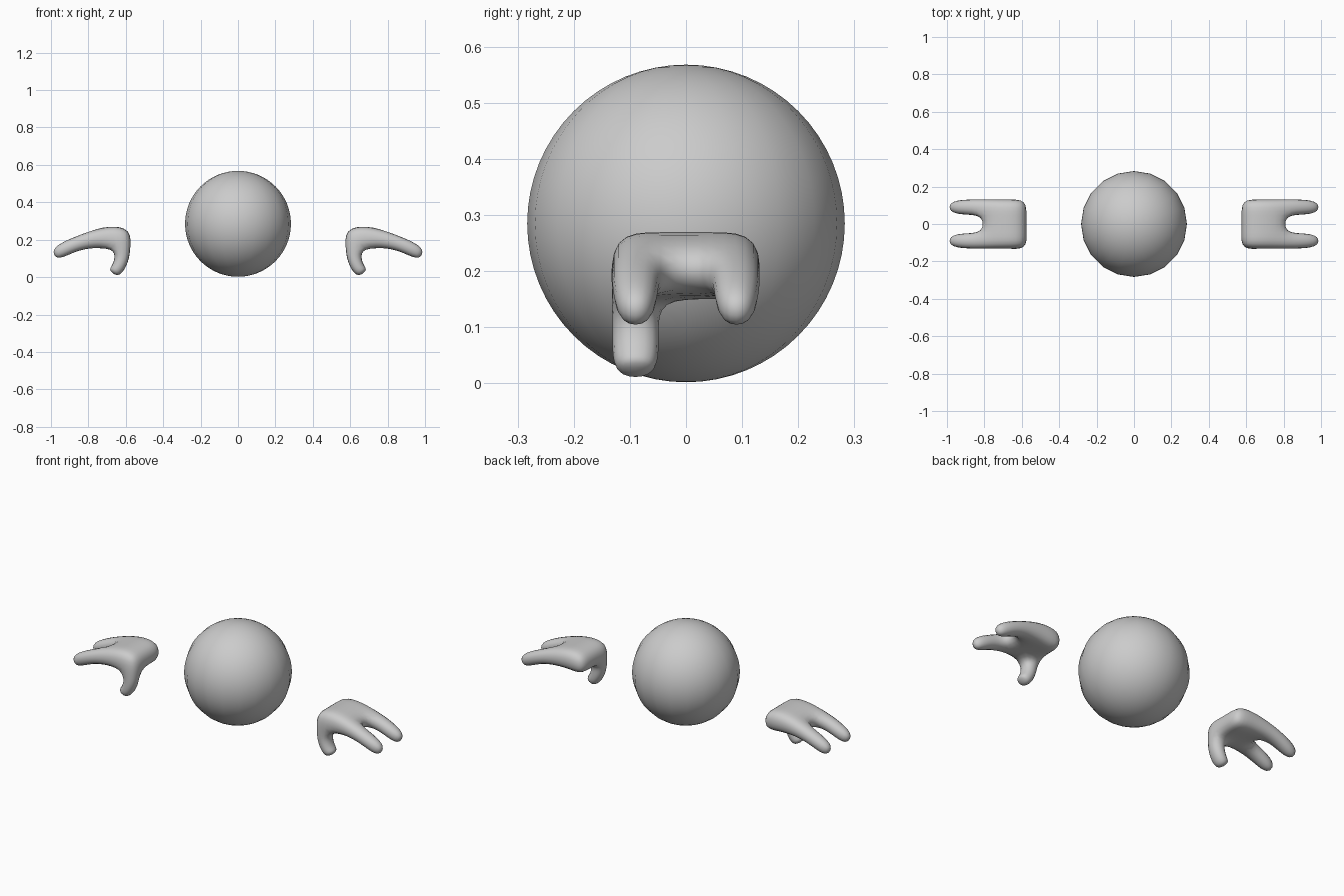
import bpy, bmesh

if "Cube" in bpy.data.objects:
    bpy.data.objects.remove(bpy.data.objects["Cube"])

# Round body
bpy.ops.mesh.primitive_uv_sphere_add(segments=20, ring_count=32, radius=0.283,
                                     location=(0, 0, 0.285))
body = bpy.context.object
body.name = "body_ball"
bpy.ops.object.shade_smooth()

# Hand cage: side profile stations (x, z) from wrist to fingertips
TOP = [(.57, .262), (.69, .277), (.82, .240), (.92, .200), (1.005, .152)]
BOTTOM = [(.572, .14), (.668, .155), (.80, .155), (.89, .125), (.975, .083)]
COLS = [-.135, -.045, .045, .135]
# Thumb rings: outer (x, z), inner (x, z)
THUMB = [((.582, .085), (.66, .10)), ((.61, .025), (.678, .06)), ((.648, -.002), (.694, .04))]
CELLS = {(i, j) for i in range(2) for j in range(3)} | {(i, j) for i in (2, 3) for j in (0, 2)}


def build_hand(name, side):
    bm = bmesh.new()
    cache = {}

    def v(i, j, layer):
        key = (i, j, layer)
        if key not in cache:
            x, z = (TOP, BOTTOM)[layer][i]
            y = COLS[j]
            if i == 4:  # taper fingertips
                mid = .09 if y > 0 else -.09
                y = mid + (y - mid) * .7
            cache[key] = bm.verts.new((x * side, y, z))
        return cache[key]

    # palm and fingers
    for i, j in CELLS:
        bm.faces.new([v(i, j, 0), v(i + 1, j, 0), v(i + 1, j + 1, 0), v(i, j + 1, 0)])
        if (i, j) != (0, 0):
            bm.faces.new([v(i, j, 1), v(i, j + 1, 1), v(i + 1, j + 1, 1), v(i + 1, j, 1)])
        edges = {(i - 1, j): ((i, j), (i, j + 1)), (i + 1, j): ((i + 1, j), (i + 1, j + 1)),
                 (i, j - 1): ((i, j), (i + 1, j)), (i, j + 1): ((i, j + 1), (i + 1, j + 1))}
        for neighbour, (a, b) in edges.items():
            if neighbour not in CELLS:
                bm.faces.new([v(*a, 0), v(*b, 0), v(*b, 1), v(*a, 1)])

    # thumb, continuing from the open cell under the wrist
    ring = [v(0, 0, 1), v(0, 1, 1), v(1, 1, 1), v(1, 0, 1)]
    for n, (outer, inner) in enumerate(THUMB):
        half = .045 if n < 2 else .034
        new = [bm.verts.new((p[0] * side, -.09 + s * half, p[1]))
               for p, s in ((outer, -1), (outer, 1), (inner, 1), (inner, -1))]
        for k in range(4):
            m = (k + 1) % 4
            bm.faces.new([ring[k], ring[m], new[m], new[k]])
        ring = new
    bm.faces.new(ring)

    bmesh.ops.recalc_face_normals(bm, faces=bm.faces)
    for f in bm.faces:
        f.smooth = True
    mesh = bpy.data.meshes.new(name)
    bm.to_mesh(mesh)
    bm.free()
    obj = bpy.data.objects.new(name, mesh)
    bpy.context.collection.objects.link(obj)
    sub = obj.modifiers.new("rounding", 'SUBSURF')
    sub.levels = sub.render_levels = 2


build_hand("right_hand", 1)
build_hand("left_hand", -1)
